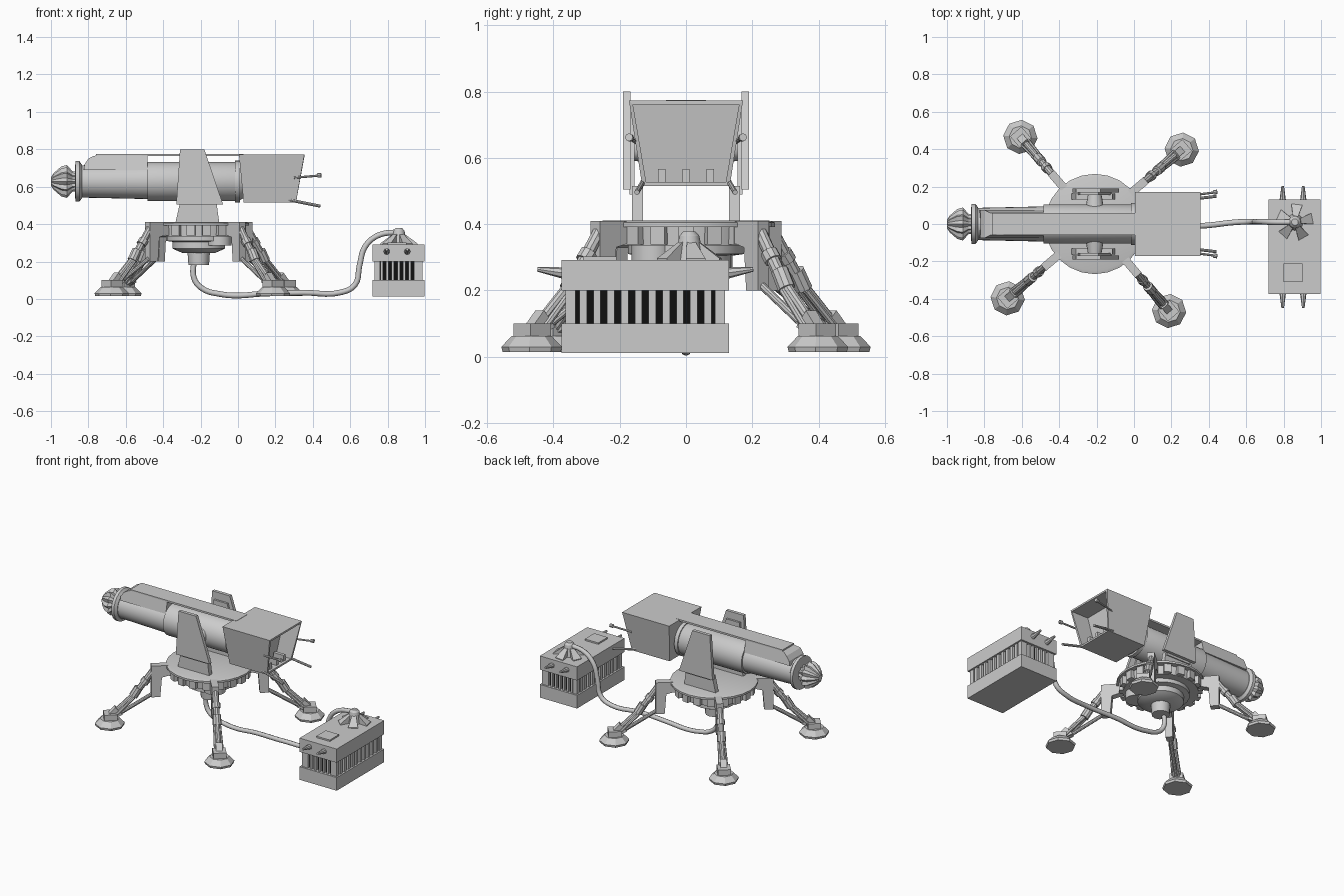
import bpy, math
from mathutils import Vector, Matrix

if "Cube" in bpy.data.objects:
    bpy.data.objects.remove(bpy.data.objects["Cube"])

CX = -0.21                      # turntable axis
AX = 0.628                      # barrel axis height


def mesh(name, verts, faces, smooth=None, mat=None):
    me = bpy.data.meshes.new(name)
    me.from_pydata([tuple(v) for v in verts], [], faces)
    ob = bpy.data.objects.new(name, me)
    bpy.context.collection.objects.link(ob)
    if mat:
        me.materials.append(mat)
    bpy.ops.object.select_all(action='DESELECT')
    bpy.context.view_layer.objects.active = ob
    ob.select_set(True)
    bpy.ops.object.mode_set(mode='EDIT')
    bpy.ops.mesh.select_all(action='SELECT')
    bpy.ops.mesh.normals_make_consistent(inside=False)
    bpy.ops.object.mode_set(mode='OBJECT')
    if smooth:
        bpy.ops.object.shade_smooth_by_angle(angle=math.radians(smooth))
    return ob


def loft(name, rings, smooth=None, mat=None):
    """Closed skin through equal-sized rings of points, capped at both ends."""
    n = len(rings[0])
    faces = [(k * n + i, k * n + (i + 1) % n, (k + 1) * n + (i + 1) % n, (k + 1) * n + i)
             for k in range(len(rings) - 1) for i in range(n)]
    faces += [tuple(range(n)), tuple(range((len(rings) - 1) * n, len(rings) * n))]
    return mesh(name, [p for r in rings for p in r], faces, smooth, mat)


def prism(name, pts, y0, y1):
    return loft(name, [[(x, y, z) for x, z in pts] for y in (y0, y1)])


def box(name, x0, x1, y0, y1, z0, z1, mat=None):
    return loft(name, [[(x0, y0, z), (x1, y0, z), (x1, y1, z), (x0, y1, z)] for z in (z0, z1)], None, mat)


def lathe(name, origin, axis, profile, segs=24, flute=1.0, smooth=30):
    """Profile of (distance along axis, radius); flute scales every second point."""
    q = Vector(axis).to_track_quat('Z', 'Y')
    o = Vector(origin)
    rings = []
    for d, r in profile:
        rings.append([o + q @ Vector((r * (flute if i % 2 else 1) * math.cos(2 * math.pi * i / segs),
                                      r * (flute if i % 2 else 1) * math.sin(2 * math.pi * i / segs), d))
                      for i in range(segs)])
    return loft(name, rings, smooth)


def rod(name, p, q, r0, r1=None, segs=10):
    d = Vector(q) - Vector(p)
    return lathe(name, p, d, [(0, r0), (d.length, r0 if r1 is None else r1)], segs)


def place(ob, angle, centre=(CX, 0, 0)):
    ob.data.transform(Matrix.Translation(centre) @ Matrix.Rotation(angle, 4, 'Z'))


# Turntable: flange, toothed ring, underside drum and hose socket
lathe("turntable_plate", (CX, 0, 0), (0, 0, 1), [(0.392, 0.268), (0.405, 0.268), (0.411, 0.25)], 24)
lathe("turntable_ring", (CX, 0, 0), (0, 0, 1), [(0.335, 0.228), (0.395, 0.232)], 32)
for i in range(18):
    place(box("ring_tooth", 0.21, 0.252, -0.023, 0.023, 0.338, 0.394), math.tau * i / 18)
lathe("underside_drum", (CX, 0, 0), (0, 0, 1),
      [(0.245, 0.085), (0.262, 0.125), (0.27, 0.14), (0.305, 0.14), (0.31, 0.175), (0.338, 0.175)], 24)
lathe("hose_socket", (CX, 0, 0), (0, 0, 1), [(0.18, 0.055), (0.25, 0.06)], 12)
lathe("drive_motor", (CX + 0.11, -0.10, 0), (0, 0, 1), [(0.285, 0.065), (0.34, 0.065)], 16)

# Four folding legs, modelled along +x then turned into place
for k in range(4):
    parts = [
        prism("leg_bracket", [(0.22, 0.41), (0.36, 0.41), (0.36, 0.20), (0.305, 0.20), (0.295, 0.33), (0.22, 0.35)],
              -0.022, 0.022),
        rod("leg_upper_strut", (0.345, 0, 0.375), (0.43, 0, 0.255), 0.02),
        rod("leg_upper_collar", (0.385, 0, 0.315), (0.405, 0, 0.29), 0.027),
        rod("leg_knee", (0.435, 0, 0.26), (0.468, 0, 0.205), 0.027),
        rod("leg_lower_strut", (0.46, 0, 0.22), (0.60, 0, 0.085), 0.016),
        rod("leg_brace", (0.335, 0, 0.225), (0.57, 0, 0.08), 0.012),
        box("foot_joint", 0.57, 0.65, -0.04, 0.04, 0.055, 0.10),
        prism("foot_lug", [(0.535, 0.09), (0.60, 0.06), (0.645, 0.07), (0.58, 0.14)], -0.02, 0.02),
        lathe("foot_pad", (0.612, 0, 0), (0, 0, 1), [(0.015, 0.088), (0.03, 0.092), (0.063, 0.06)], 8, smooth=None)]
    for s in (-1, 1):
        parts.append(rod("leg_side_strut", (0.465, s * 0.014, 0.20), (0.59, s * 0.02, 0.075), 0.011, segs=8))
    for ob in parts:
        place(ob, math.radians(40.5 + 90 * k))

# Yoke: lower posts, upper side plates and trunnions on both sides
for s in (-1, 1):
    prism("yoke_post", [(-0.335, 0.405), (-0.10, 0.405), (-0.115, 0.515), (-0.31, 0.515)], s * 0.13, s * 0.163)
    prism("yoke_plate", [(-0.33, 0.505), (-0.08, 0.505), (-0.18, 0.80), (-0.31, 0.80)], s * 0.168, s * 0.19)
    prism("yoke_inner_plate", [(-0.30, 0.49), (-0.12, 0.49), (-0.19, 0.75), (-0.29, 0.75)], s * 0.155, s * 0.17)
    rod("trunnion", (CX, s * 0.08, AX), (CX, s * 0.165, AX), 0.05, 0.035, 16)

# Barrel with stepped jacket, muzzle ring and fluted emitter tip
lathe("barrel", (0, 0, AX), (1, 0, 0),
      [(-0.85, 0.086), (-0.485, 0.094), (-0.485, 0.105), (0.0, 0.105), (0.03, 0.09)], 28)
lathe("muzzle_ring", (0, 0, AX), (1, 0, 0),
      [(-0.872, 0.075), (-0.868, 0.108), (-0.848, 0.108), (-0.835, 0.09)], 24)
lathe("barrel_band", (0, 0, AX), (1, 0, 0), [(-0.015, 0.112), (0.01, 0.112)], 24)
lathe("emitter_tip", (0, 0, AX), (1, 0, 0),
      [(-1.0, 0.022), (-0.985, 0.045), (-0.945, 0.08), (-0.915, 0.088), (-0.885, 0.055), (-0.86, 0.05)],
      24, 0.82, None)

# Cover over the front of the barrel, and thin top strip running back to the cab
cover = [(-0.825, 0.69), (-0.82, 0.72), (-0.80, 0.75), (-0.77, 0.765), (-0.72, 0.768), (-0.485, 0.765), (-0.485, 0.69)]
loft("barrel_cover", [[(x, y * (0.8 if z > 0.76 else 1), z) for x, z in cover] for y in (-0.075, 0.075)])
box("top_strip", -0.76, 0.03, -0.06, 0.06, 0.763, 0.775)

# Control cab: tapered box hollowed from the back, with console tabs
def section(x_top, x_bot, inset):
    return [(x_top, s * (w - inset), z) for x_top, s, w, z in
            ((x_bot, -1, 0.132, 0.515 + inset), (x_bot, 1, 0.132, 0.515 + inset),
             (x_top, 1, 0.172, 0.773 - inset), (x_top, -1, 0.172, 0.773 - inset))]

cab = [section(0.005, 0.03, 0), section(0.355, 0.31, 0), section(0.355, 0.31, 0.012), section(0.23, 0.20, 0.012)]
loft("control_cab", cab)
for y in (-0.073, 0, 0.073):
    box("console_tab", 0.22, 0.295, y - 0.011, y + 0.011, 0.525, 0.567)

# Grab handles behind the cab
for s in (-1, 1):
    rod("upper_handle", (0.30, s * 0.152, 0.648), (0.44, s * 0.17, 0.66), 0.006, segs=8)
    rod("handle_knob", (0.425, s * 0.168, 0.66), (0.445, s * 0.172, 0.662), 0.012, segs=8)
    rod("lower_handle", (0.27, s * 0.128, 0.53), (0.44, s * 0.148, 0.496), 0.008, segs=8)

# Power unit: two solid halves with a slotted band round a dark core
black = bpy.data.materials.new("slot_black")
black.diffuse_color = (0.005, 0.005, 0.005, 1)
black.use_nodes = True
black.node_tree.nodes["Principled BSDF"].inputs["Base Color"].default_value = black.diffuse_color
X0, X1, Y0, Y1 = 0.72, 0.997, -0.375, 0.13
box("power_unit_base", X0, X1, Y0, Y1, 0.012, 0.10)
box("power_unit_top", X0, X1, Y0, Y1, 0.20, 0.292)
box("power_unit_core", X0 + 0.03, X1 - 0.03, Y0 + 0.03, Y1 - 0.03, 0.095, 0.205, black)
a, b, c, d = X0 + 0.01, X1 - 0.01, Y0 + 0.012, Y1 - 0.012
for i in range(12):             # ribs on the long sides
    y = c + 0.011 + (d - c - 0.022) * i / 11
    for x in (a, b - 0.03):
        box("long_side_rib", x, x + 0.03, y - 0.011, y + 0.011, 0.095, 0.205)
for i in range(9):              # ribs on the short sides
    x = a + 0.008 + (b - a - 0.016) * i / 8
    for y in (c, d - 0.03):
        box("short_side_rib", x - 0.007, x + 0.007, y, y + 0.03, 0.095, 0.205)

# Power unit fittings: hatch, pegs and finned hose inlet
box("hatch", 0.80, 0.90, -0.31, -0.21, 0.29, 0.302)
for x in (0.795, 0.905):
    for y, s in ((Y0, -1), (Y1, 1)):
        rod("side_peg", (x, y - s * 0.01, 0.252), (x, y + s * 0.073, 0.264), 0.018, 0.007, 8)
lathe("hose_inlet", (0.86, 0.01, 0), (0, 0, 1), [(0.29, 0.045), (0.34, 0.035), (0.365, 0.03), (0.378, 0.018)], 12)
for i in range(5):
    fin = loft("inlet_fin", [[(0.02, -0.012, 0.285), (0.02, 0.012, 0.285), (0.025, 0.012, 0.35), (0.025, -0.012, 0.35)],
                             [(0.095, -0.03, 0.285), (0.095, 0.03, 0.285), (0.095, 0.03, 0.297), (0.095, -0.03, 0.297)]])
    place(fin, math.tau * i / 5 + 0.2, (0.86, 0.01, 0))

# Supply hose as a bevelled curve
path = [(-0.235, 0, 0.21), (-0.235, 0, 0.11), (-0.19, 0, 0.055), (-0.09, 0, 0.025), (0.0, 0, 0.018), (0.12, 0, 0.027),
        (0.35, -0.01, 0.033), (0.55, 0.01, 0.035), (0.625, 0.012, 0.075), (0.65, 0.012, 0.18),
        (0.68, 0.012, 0.28), (0.75, 0.01, 0.34), (0.86, 0.01, 0.358)]
cu = bpy.data.curves.new("supply_hose", 'CURVE')
cu.dimensions = '3D'
cu.bevel_depth = 0.015
cu.bevel_resolution = 2
cu.resolution_u = 5
cu.use_fill_caps = True
sp = cu.splines.new('BEZIER')
sp.bezier_points.add(len(path) - 1)
for bp, co in zip(sp.bezier_points, path):
    bp.co = co
    bp.handle_left_type = bp.handle_right_type = 'AUTO'
bpy.context.collection.objects.link(bpy.data.objects.new("supply_hose", cu))
